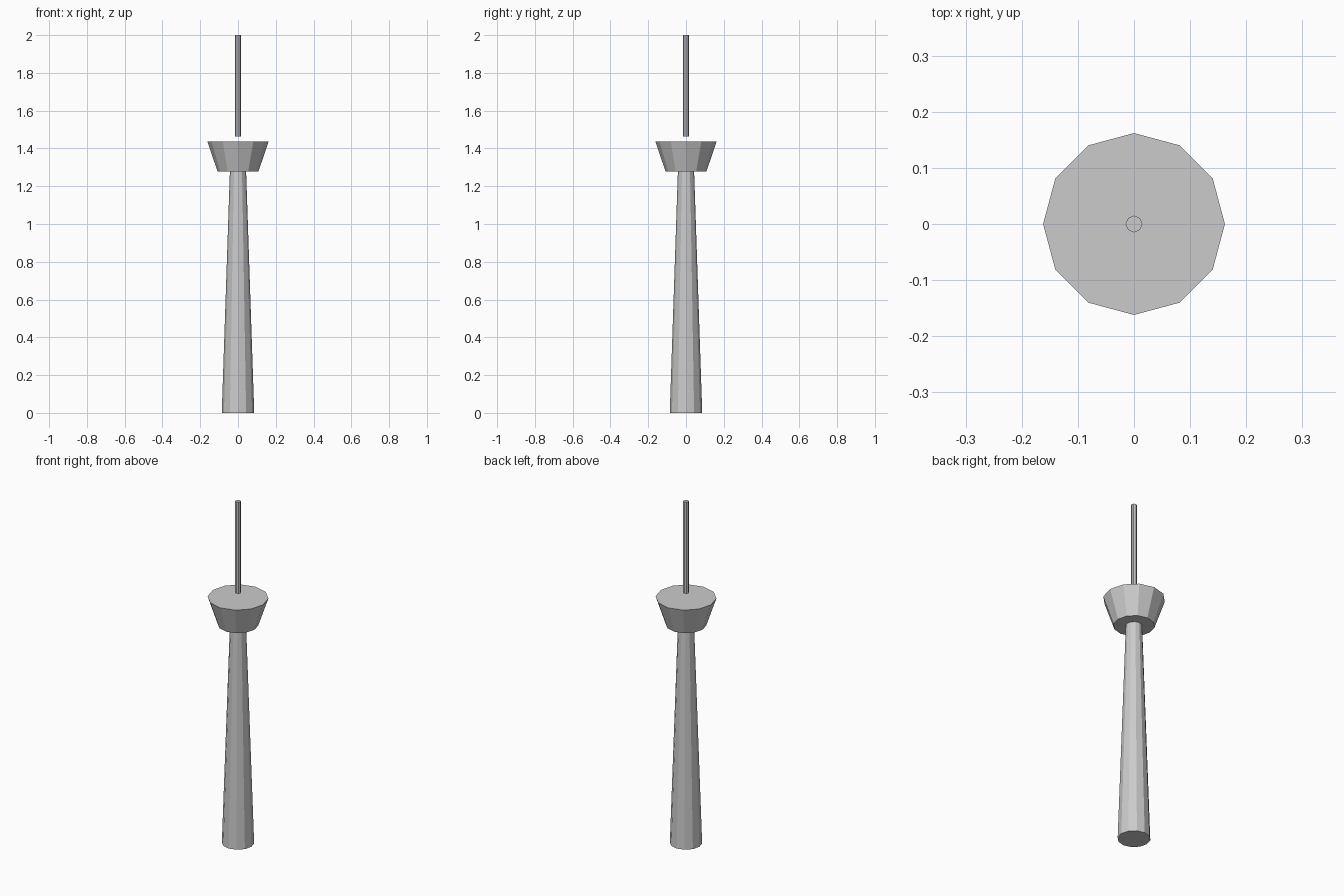
import bpy

if "Cube" in bpy.data.objects:
    bpy.data.objects.remove(bpy.data.objects["Cube"])


def frustum(name, sides, r_bottom, r_top, z0, z1):
    """Flat-shaded tapered prism standing between heights z0 and z1."""
    bpy.ops.mesh.primitive_cone_add(vertices=sides, radius1=r_bottom, radius2=r_top,
                                    depth=z1 - z0, location=(0, 0, (z0 + z1) / 2))
    obj = bpy.context.object
    obj.name = name
    return obj


# Tapered tower shaft
frustum("tower_shaft", 12, 0.086, 0.043, 0.0, 1.277)
# Flared observation pod
frustum("observation_pod", 12, 0.108, 0.162, 1.277, 1.437)
# Thin mast, floating just above the pod roof
frustum("antenna_mast", 8, 0.015, 0.015, 1.464, 2.0)
